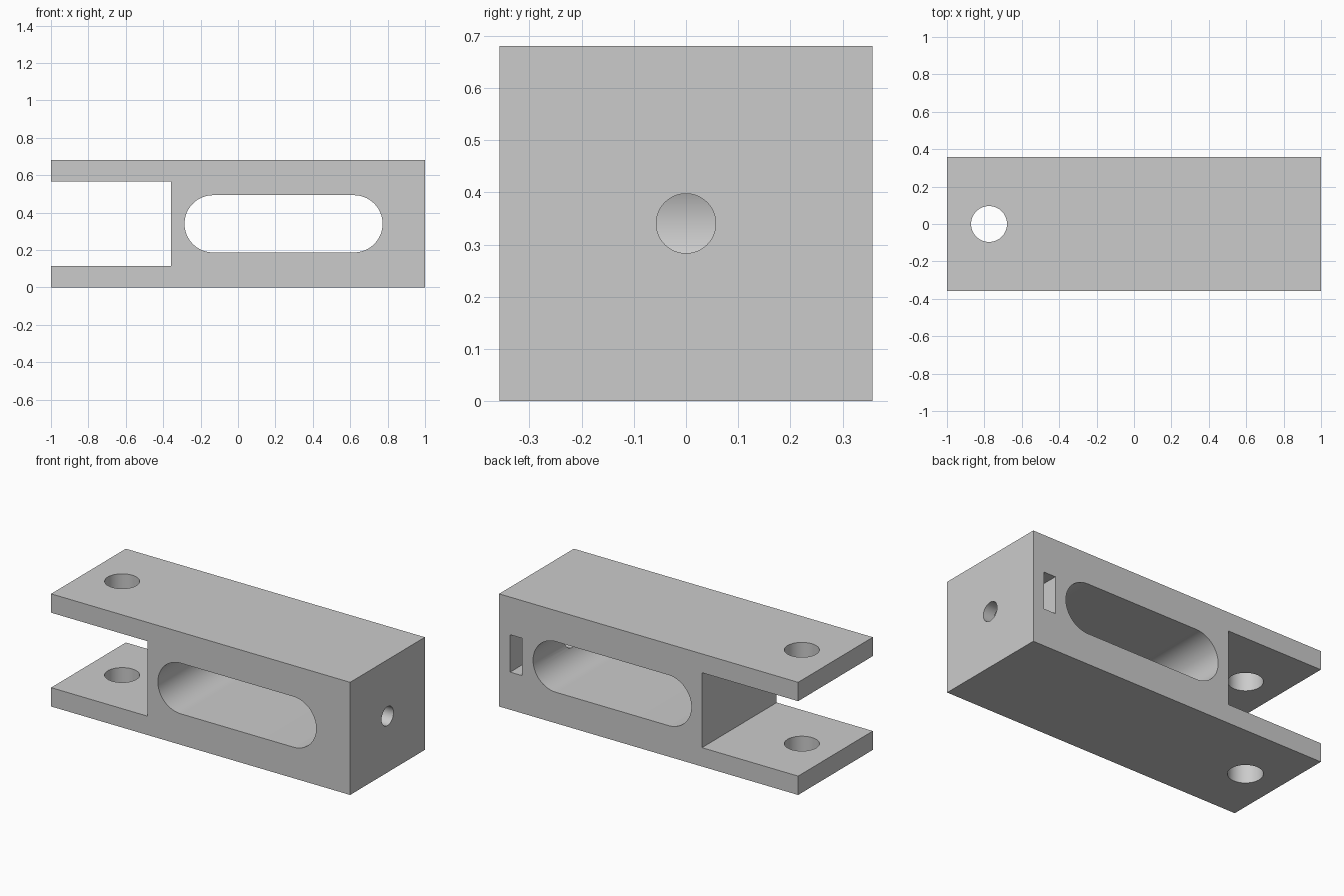
import bpy, bmesh, math
from mathutils import Vector

if "Cube" in bpy.data.objects:
    bpy.data.objects.remove(bpy.data.objects["Cube"], do_unlink=True)

HALF_Y, HEIGHT = 0.357, 0.681
MID_Z = HEIGHT / 2
PLATE = 0.114          # fork plate thickness
FORK_X = -0.357        # inner wall of the fork


def extrude_profile(name, points, y0, y1):
    """Extrude an x-z outline along y."""
    bm = bmesh.new()
    face = bm.faces.new([bm.verts.new((x, y0, z)) for x, z in points])
    result = bmesh.ops.extrude_face_region(bm, geom=[face])
    moved = [v for v in result["geom"] if isinstance(v, bmesh.types.BMVert)]
    bmesh.ops.translate(bm, vec=Vector((0, y1 - y0, 0)), verts=moved)
    bmesh.ops.recalc_face_normals(bm, faces=bm.faces)
    mesh = bpy.data.meshes.new(name)
    bm.to_mesh(mesh)
    bm.free()
    obj = bpy.data.objects.new(name, mesh)
    bpy.context.collection.objects.link(obj)
    return obj


def cylinder(name, radius, depth, location, rotation=(0, 0, 0)):
    bpy.ops.mesh.primitive_cylinder_add(vertices=64, radius=radius, depth=depth,
                                        location=location, rotation=rotation)
    bpy.context.object.name = name
    return bpy.context.object


def arc(cx, cz, radius, start, steps=32):
    """Half circle of points in the x-z plane."""
    angles = [start + math.pi * i / steps for i in range(steps + 1)]
    return [(cx + radius * math.cos(a), cz + radius * math.sin(a)) for a in angles]


# Block with two fork plates
body = extrude_profile("clevis_block", [
    (-1, 0), (1, 0), (1, HEIGHT), (-1, HEIGHT), (-1, HEIGHT - PLATE),
    (FORK_X, HEIGHT - PLATE), (FORK_X, PLATE), (-1, PLATE)], -HALF_Y, HALF_Y)

# Long rounded window through the sides
R = 0.153
window = arc(0.62, MID_Z, R, -math.pi / 2) + arc(-0.133, MID_Z, R, math.pi / 2)

# Rectangular nut pocket, open at the back only
pocket = [(x, MID_Z + z) for x, z in
          ((0.846, -0.113), (0.926, -0.113), (0.926, 0.113), (0.846, 0.113))]

cutters = [
    extrude_profile("window_cutter", window, -0.5, 0.5),
    extrude_profile("nut_pocket_cutter", pocket, -0.113, 0.5),
    cylinder("pin_hole_cutter", 0.096, 1, (-0.775, 0, MID_Z)),
    cylinder("bolt_hole_cutter", 0.057, 0.6, (0.85, 0, MID_Z), (0, math.pi / 2, 0)),
]

bpy.ops.object.select_all(action="DESELECT")
bpy.context.view_layer.objects.active = body
body.select_set(True)
for cutter in cutters:
    cutter.hide_render = True
    cut = body.modifiers.new(cutter.name, "BOOLEAN")
    cut.operation, cut.solver, cut.object = "DIFFERENCE", "EXACT", cutter
    bpy.ops.object.modifier_apply(modifier=cut.name)
for cutter in cutters:
    bpy.data.objects.remove(cutter, do_unlink=True)

# Plain grey finish
grey = bpy.data.materials.new("light_grey")
grey.use_nodes = True
colour = (0.6, 0.6, 0.6, 1)
grey.diffuse_color = colour
grey.node_tree.nodes["Principled BSDF"].inputs["Base Color"].default_value = colour
body.data.materials.clear()
body.data.materials.append(grey)
bpy.ops.object.shade_smooth_by_angle(angle=math.radians(30))
